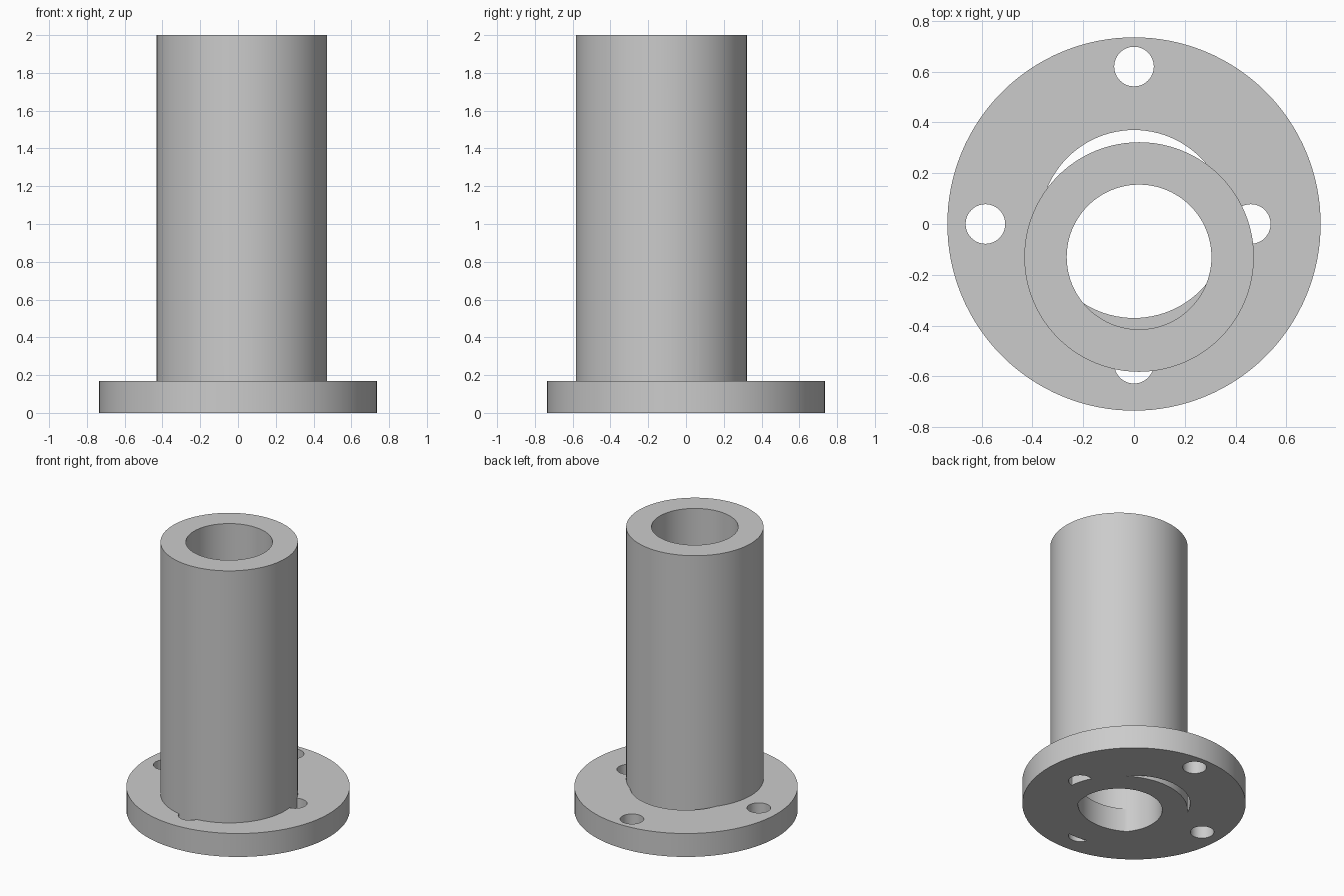
import bpy, math

if "Cube" in bpy.data.objects:
    bpy.data.objects.remove(bpy.data.objects["Cube"])


def cylinder(name, x, y, r, z0, z1, sides=96):
    bpy.ops.mesh.primitive_cylinder_add(vertices=sides, radius=r, depth=z1 - z0,
                                        location=(x, y, (z0 + z1) / 2))
    ob = bpy.context.object
    ob.name = name
    return ob


def combine(target, tool, operation):
    mod = target.modifiers.new(operation.lower(), 'BOOLEAN')
    mod.operation = operation
    mod.solver = 'EXACT'
    mod.object = tool
    bpy.context.view_layer.objects.active = target
    bpy.ops.object.modifier_apply(modifier=mod.name)
    bpy.data.objects.remove(tool, do_unlink=True)


# Base flange with central bore
flange = cylinder("flanged_sleeve", 0, 0, 0.735, 0, 0.17, 128)
combine(flange, cylinder("flange_bore", 0, 0, 0.37, -0.1, 0.3), 'DIFFERENCE')

# Four bolt holes
for x, y in ((0, 0.62), (-0.585, 0), (0.46, 0), (0, -0.55)):
    combine(flange, cylinder("bolt_hole", x, y, 0.078, -0.1, 0.3, 48), 'DIFFERENCE')

# Off-centre tube running through the flange
CX, CY = 0.02, -0.13
tube = cylinder("tube", CX, CY, 0.452, 0, 2)
combine(tube, cylinder("tube_bore", CX, CY, 0.285, -0.1, 2.1), 'DIFFERENCE')
combine(flange, tube, 'UNION')

# Smooth round walls, crisp rims
bpy.ops.object.select_all(action='DESELECT')
flange.select_set(True)
bpy.context.view_layer.objects.active = flange
bpy.ops.object.shade_smooth_by_angle(angle=math.radians(30))
